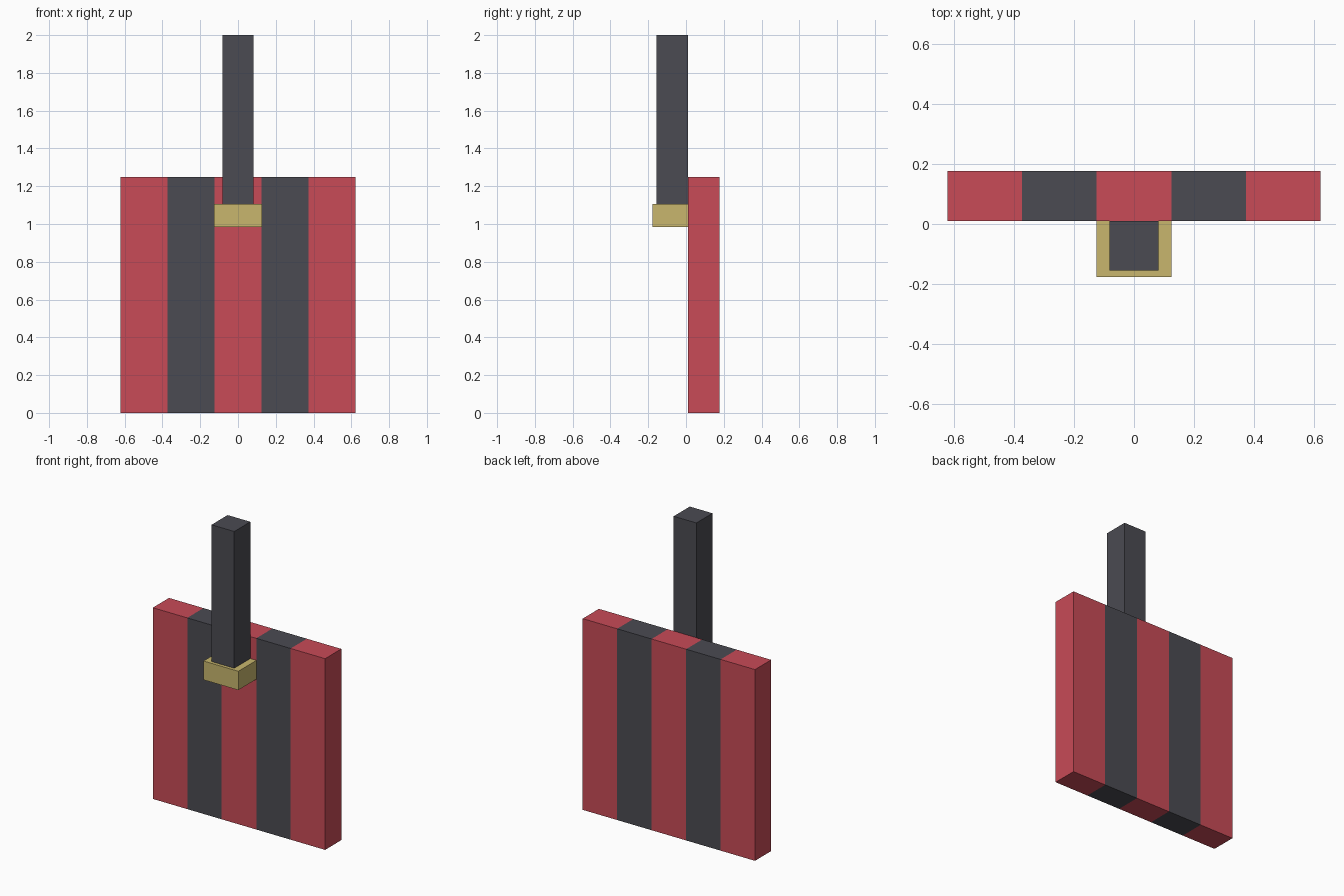
import bpy
import bmesh

cube = bpy.data.objects.get("Cube")
if cube:
    bpy.data.objects.remove(cube, do_unlink=True)


def material(name, rgb):
    mat = bpy.data.materials.new(name)
    mat.use_nodes = True
    color = (*rgb, 1.0)
    mat.diffuse_color = color
    mat.node_tree.nodes["Principled BSDF"].inputs["Base Color"].default_value = color
    return mat


red = material("red", (0.58, 0.07, 0.095))
charcoal = material("charcoal", (0.07, 0.07, 0.084))
gold = material("gold", (0.58, 0.47, 0.155))


def box(name, low, high, mats, cuts=()):
    """Box between two corners, sliced by vertical planes at the given x values."""
    bm = bmesh.new()
    bmesh.ops.create_cube(bm, size=1)
    for v in bm.verts:
        v.co = [low[i] if v.co[i] < 0 else high[i] for i in range(3)]
    for x in cuts:
        bmesh.ops.bisect_plane(bm, geom=bm.verts[:] + bm.edges[:] + bm.faces[:],
                               plane_co=(x, 0, 0), plane_no=(1, 0, 0))
    # Alternate the materials from one slice to the next
    for f in bm.faces:
        x = f.calc_center_median().x
        f.material_index = sum(x > c for c in cuts) % len(mats)
    mesh = bpy.data.meshes.new(name)
    bm.to_mesh(mesh)
    bm.free()
    for m in mats:
        mesh.materials.append(m)
    obj = bpy.data.objects.new(name, mesh)
    bpy.context.collection.objects.link(obj)
    return obj


# Striped cloth panel
box("striped_panel", (-0.623, 0.01, 0), (0.623, 0.177, 1.25), [red, charcoal],
    cuts=(-0.374, -0.125, 0.125, 0.374))

# Post standing in its bracket
box("post", (-0.082, -0.156, 1.1), (0.082, 0.01, 2), [charcoal])
box("bracket", (-0.126, -0.177, 0.983), (0.126, 0.01, 1.106), [gold])
